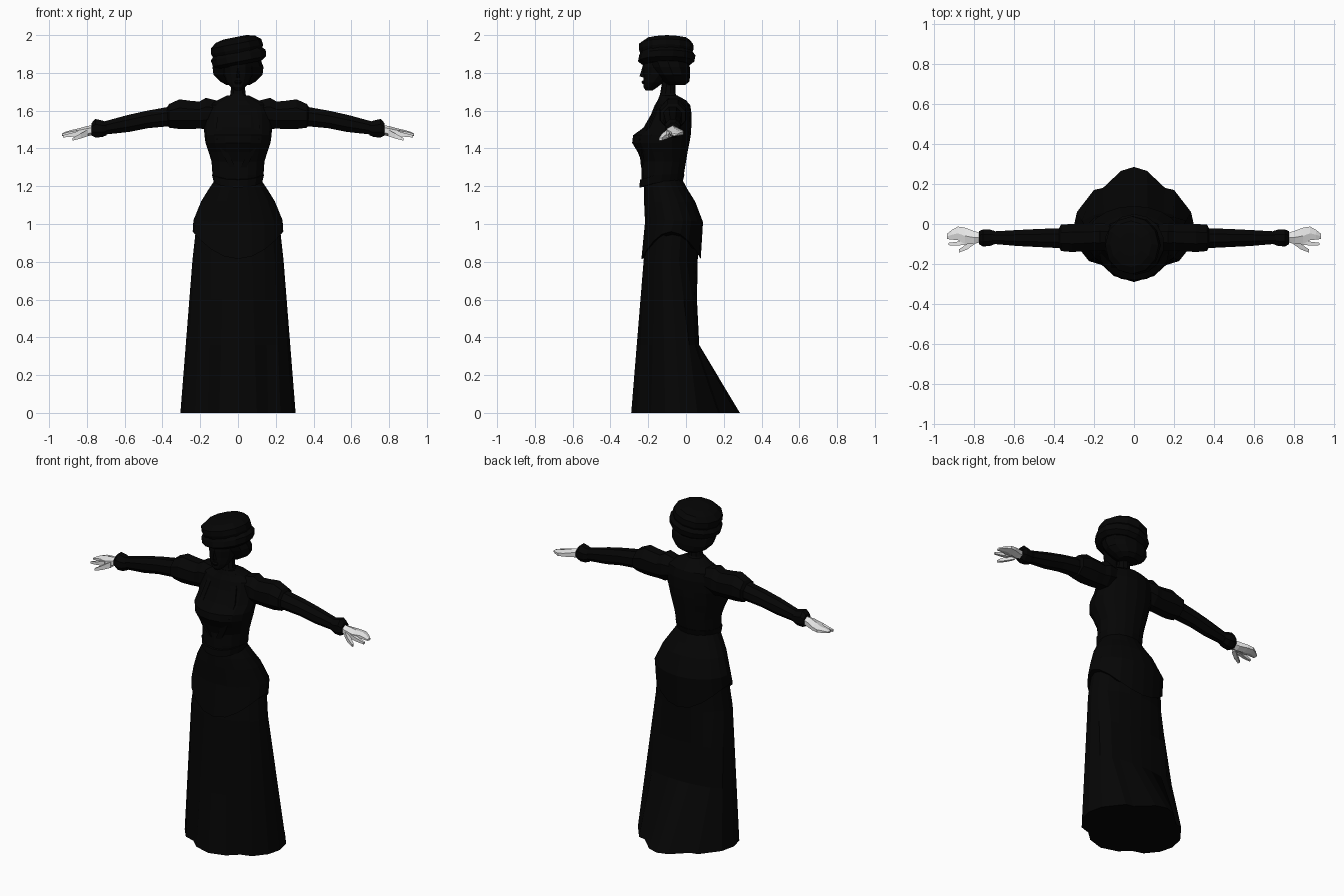
import bpy, bmesh, math
from mathutils import Matrix, Vector


def material(name, rgb):
    m = bpy.data.materials.new(name)
    m.diffuse_color = (*rgb, 1)
    return m


BLACK = material("black cloth", (0.0015, 0.0015, 0.0015))
PALE = material("pale glove", (0.8, 0.8, 0.8))


def loft(name, rings, mat=BLACK, mirror=False, matrix=None):
    """Skin a list of closed rings with quads and cap both ends."""
    bm = bmesh.new()
    rows = [[bm.verts.new(p) for p in ring] for ring in rings]
    n = len(rows[0])
    for a, b in zip(rows, rows[1:]):
        for i in range(n):
            j = (i + 1) % n
            bm.faces.new((a[i], a[j], b[j], b[i]))
    bm.faces.new(rows[0][::-1])
    bm.faces.new(rows[-1])
    bmesh.ops.recalc_face_normals(bm, faces=bm.faces)
    if matrix:
        bm.transform(matrix)
    me = bpy.data.meshes.new(name)
    bm.to_mesh(me)
    bm.free()
    me.materials.append(mat)
    ob = bpy.data.objects.new(name, me)
    bpy.context.collection.objects.link(ob)
    if mirror:
        ob.modifiers.new("mirror", 'MIRROR').use_mirror_merge = False
    return ob


def flat_ring(z, hw, y0, y1, n=16, dip=0.0):
    """Ellipse around z from front y0 to back y1; dip lowers front and back."""
    pts = []
    for i in range(n):
        a = 2 * math.pi * i / n
        y = (y0 + y1) / 2 - (y1 - y0) / 2 * math.cos(a)
        pts.append((hw * math.sin(a), y, z - dip * math.cos(a) ** 2))
    return pts


def side_ring(x, y0, y1, z0, z1, n=8):
    """Ellipse around the x axis, for arms and hands."""
    pts = []
    for i in range(n):
        a = 2 * math.pi * (i + 0.5) / n
        k = 1 / math.cos(math.pi / n)
        pts.append((x, (y0 + y1) / 2 + (y1 - y0) / 2 * k * math.cos(a),
                    (z0 + z1) / 2 + (z1 - z0) / 2 * k * math.sin(a)))
    return pts


# Skirt: straight gores in front, back pulled in above a pointed train
half = [(0, -.29), (.1, -.26), (.16, -.205), (.225, -.185), (.285, -.11), (.305, -.03),
        (.285, .06), (.2, .17), (.155, .18), (.065, .265), (0, .285)]
hem = [(x, y, 0) for x, y in half] + [(-x, y, 0) for x, y in half[-2:0:-1]]
hip = flat_ring(.81, .241, -.224, .062, 20)


def gore_ring(z, back):
    t = z / .81
    mix = [Vector(a).lerp(Vector(b), t) for a, b in zip(hem, hip)]
    return [(p.x, min(p.y, back - .6 * p.x ** 2), z) for p in mix]


loft("skirt", [hem, gore_ring(.36, .07), gore_ring(.6, .058), hip] + [
    flat_ring(*r, n=20) for r in (
        (1.0, .22, -.203, .07), (1.12, .18, -.21, .035), (1.23, .115, -.21, -.03))])

# Apron overskirt: hem dips at the front and back
loft("overskirt", [flat_ring(.96, .24, -.236, .078, 20, .145),
                   flat_ring(1.02, .236, -.217, .09, 20, .01),
                   flat_ring(1.12, .195, -.222, .048, 20),
                   flat_ring(1.18, .158, -.222, .01, 20),
                   flat_ring(1.245, .115, -.22, -.025, 20)])

# Bodice with full pouched front
loft("bodice", [flat_ring(*r) for r in (
    (1.23, .128, -.235, -.02), (1.26, .135, -.235, -.012), (1.33, .14, -.235, 0),
    (1.38, .155, -.255, .008), (1.43, .172, -.285, .018), (1.47, .178, -.28, .025),
    (1.51, .18, -.225, .028), (1.58, .178, -.185, .03), (1.63, .165, -.165, .022),
    (1.655, .11, -.15, 0), (1.68, .06, -.14, -.045))])


# Pointed waistband
def waist_ring(z, hw, y0, y1):
    return [(x, y, c - .03 * max(0, -y - .15) / .1)
            for x, y, c in flat_ring(z, hw, y0, y1)]


loft("waistband", [waist_ring(1.222, .128, -.246, -.018), waist_ring(1.262, .138, -.244, -.008)])

# Raised lapels following the chest
lapel = [(.055, -.125, 1.665), (.085, -.165, 1.60), (.1, -.2, 1.52),
         (.1, -.25, 1.45), (.07, -.24, 1.38), (.03, -.232, 1.30)]
loft("lapel", [[(x - .016, y - .006, z), (x + .016, y + .004, z),
                (x + .016, y + .03, z), (x - .016, y + .03, z)] for x, y, z in lapel],
     mirror=True)

# Neck and collar
loft("neck", [flat_ring(*r, n=10) for r in (
    (1.64, .06, -.15, -.03), (1.69, .042, -.137, -.055),
    (1.73, .038, -.13, -.055), (1.80, .04, -.135, -.055))])

# Head with chin
loft("head", [flat_ring(*r, n=12) for r in (
    (1.708, .018, -.215, -.175), (1.725, .038, -.225, -.15), (1.75, .06, -.224, -.12),
    (1.79, .075, -.226, -.06), (1.83, .082, -.23, -.04), (1.88, .08, -.225, -.03))])

# Nose and lips as wedges
loft("nose", [[(-.013, -.215, 1.772), (.013, -.215, 1.772), (0, -.246, 1.782)],
              [(-.006, -.215, 1.83), (.006, -.215, 1.83), (0, -.231, 1.83)]])
loft("lips", [flat_ring(1.741, .014, -.229, -.2, 6), flat_ring(1.751, .022, -.236, -.2, 6),
              flat_ring(1.761, .014, -.229, -.2, 6)])

# Hair gathered low around the head
loft("hair", [flat_ring(*r, n=12) for r in (
    (1.735, .06, -.10, -.005), (1.755, .095, -.125, .018), (1.79, .13, -.16, .022),
    (1.83, .135, -.19, .02), (1.87, .12, -.21, .01))])

# Tilted hat: brim band and soft crown
pivot = Vector((0, 0, 1.9))
tilt = Matrix.Translation(pivot) @ Matrix.Rotation(math.radians(-11), 4, 'Y') @ Matrix.Translation(-pivot)
loft("hat_brim", [flat_ring(*r, n=14) for r in (
    (1.842, .12, -.225, .02), (1.86, .146, -.254, .044), (1.893, .152, -.248, .05),
    (1.912, .134, -.24, .035))], matrix=tilt)
loft("hat_crown", [flat_ring(*r, n=12) for r in (
    (1.895, .128, -.238, .028), (1.925, .14, -.25, .04), (1.955, .136, -.25, .038),
    (1.98, .105, -.215, .015), (1.99, .06, -.16, -.04))], matrix=tilt)

# Sleeves: gathered upper part, narrow forearm, flared cuff
loft("puff_sleeve", [side_ring(*r) for r in (
    (.10, -.125, -.005, 1.53, 1.65), (.17, -.135, .005, 1.503, 1.668),
    (.205, -.132, 0, 1.505, 1.648), (.25, -.136, 0, 1.503, 1.652),
    (.31, -.14, 0, 1.503, 1.66), (.365, -.135, -.003, 1.51, 1.635),
    (.375, -.115, -.025, 1.53, 1.62))], mirror=True)
loft("forearm_sleeve", [side_ring(*r) for r in (
    (.34, -.122, -.02, 1.52, 1.625), (.48, -.115, -.025, 1.507, 1.60),
    (.58, -.11, -.03, 1.487, 1.578), (.72, -.098, -.038, 1.472, 1.54))], mirror=True)
loft("cuff", [side_ring(*r) for r in (
    (.695, -.1, -.035, 1.47, 1.54), (.72, -.11, -.028, 1.46, 1.548),
    (.755, -.112, -.028, 1.458, 1.556), (.775, -.1, -.036, 1.468, 1.535))], mirror=True)

# Gloved hands: paddle of joined fingers, free index finger and thumb
loft("palm_and_fingers", [side_ring(*r, n=6) for r in (
    (.765, -.09, -.045, 1.475, 1.52), (.80, -.1, -.035, 1.468, 1.515),
    (.845, -.1, -.018, 1.468, 1.503), (.88, -.08, -.013, 1.467, 1.496),
    (.91, -.078, -.03, 1.467, 1.488), (.933, -.075, -.048, 1.467, 1.478))], PALE, True)
fingers = {
    "index_finger": [(.835, -.104, -.078, 1.468, 1.495), (.88, -.107, -.088, 1.462, 1.482),
                     (.927, -.106, -.094, 1.458, 1.47)],
    "thumb": [(.795, -.1, -.07, 1.465, 1.5), (.835, -.128, -.1, 1.452, 1.478),
              (.875, -.143, -.127, 1.442, 1.456)],
}
for name, rings in fingers.items():
    loft(name, [side_ring(*r, n=4) for r in rings], PALE, True)
